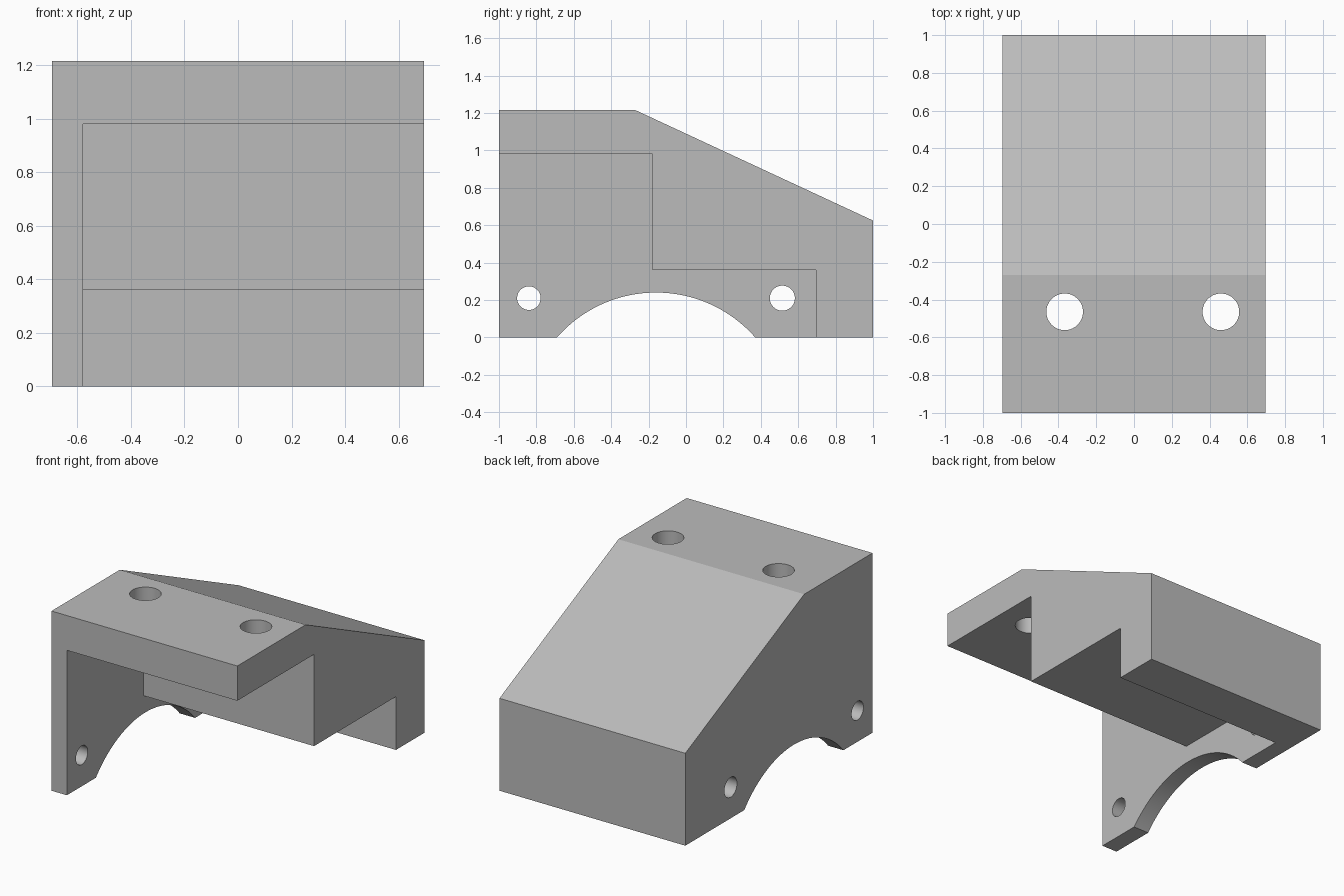
import bpy, bmesh, math
from mathutils import Matrix, Vector

cube = bpy.data.objects.get("Cube")
if cube:
    bpy.data.objects.remove(cube, do_unlink=True)

HALF_W = 0.695      # half width of the bracket
PLATE_X = -0.58     # inner face of the side plate

grey = bpy.data.materials.new("plain grey")
grey.use_nodes = True
colour = (0.5, 0.5, 0.5, 1)
grey.diffuse_color = colour
grey.node_tree.nodes["Principled BSDF"].inputs["Base Color"].default_value = colour


def add_object(name, bm):
    bmesh.ops.recalc_face_normals(bm, faces=bm.faces)
    mesh = bpy.data.meshes.new(name)
    bm.to_mesh(mesh)
    bm.free()
    mesh.materials.append(grey)
    obj = bpy.data.objects.new(name, mesh)
    bpy.context.collection.objects.link(obj)
    return obj


def prism(name, profile, x0, x1):
    """Extrude a (y, z) profile from x0 to x1."""
    bm = bmesh.new()
    face = bm.faces.new([bm.verts.new((x0, y, z)) for y, z in profile])
    moved = bmesh.ops.extrude_face_region(bm, geom=[face])["geom"]
    verts = [v for v in moved if isinstance(v, bmesh.types.BMVert)]
    bmesh.ops.translate(bm, verts=verts, vec=(x1 - x0, 0, 0))
    return add_object(name, bm)


def rod(name, centre, radius, depth, axis, sides=64):
    bm = bmesh.new()
    turn = Vector((0, 0, 1)).rotation_difference(Vector(axis)).to_matrix().to_4x4()
    bmesh.ops.create_cone(bm, cap_ends=True, segments=sides, radius1=radius,
                          radius2=radius, depth=depth,
                          matrix=Matrix.Translation(centre) @ turn)
    return add_object(name, bm)


# Outer block with the sloped back
bracket = prism("bracket", [(-1, 0), (1, 0), (1, 0.625), (-0.27, 1.215), (-1, 1.215)],
                -HALF_W, HALF_W)

# Stepped pocket, open to the front, below and the left side
cutters = [prism("pocket_cutter",
                 [(-1.2, -0.2), (0.695, -0.2), (0.695, 0.36), (-0.18, 0.36),
                  (-0.18, 0.98), (-1.2, 0.98)], PLATE_X, 1)]

# Arch and bolt holes through the side plate
plate_mid = (PLATE_X - HALF_W) / 2
side_axis, up_axis = (1, 0, 0), (0, 0, 1)
for name, y, z, r, sides in (("arch_cutter", -0.16, -0.465, 0.705, 160),
                             ("front_hole_cutter", -0.84, 0.21, 0.063, 64),
                             ("back_hole_cutter", 0.515, 0.21, 0.067, 64)):
    cutters.append(rod(name, (plate_mid, y, z), r, 0.2, side_axis, sides))

# Bolt holes through the top flange
for x in (-0.367, 0.46):
    cutters.append(rod("top_hole_cutter", (x, -0.465, 1.1), 0.097, 0.5, up_axis))

for cutter in cutters:
    cutter.hide_render = True
    mod = bracket.modifiers.new(cutter.name, "BOOLEAN")
    mod.operation = "DIFFERENCE"
    mod.solver = "EXACT"
    mod.object = cutter

# Bake the cuts and drop the cutters
bpy.ops.object.select_all(action="DESELECT")
bpy.context.view_layer.objects.active = bracket
bracket.select_set(True)
for mod in list(bracket.modifiers):
    bpy.ops.object.modifier_apply(modifier=mod.name)
for cutter in cutters:
    bpy.data.objects.remove(cutter, do_unlink=True)

bpy.ops.object.shade_smooth_by_angle(angle=math.radians(20))
